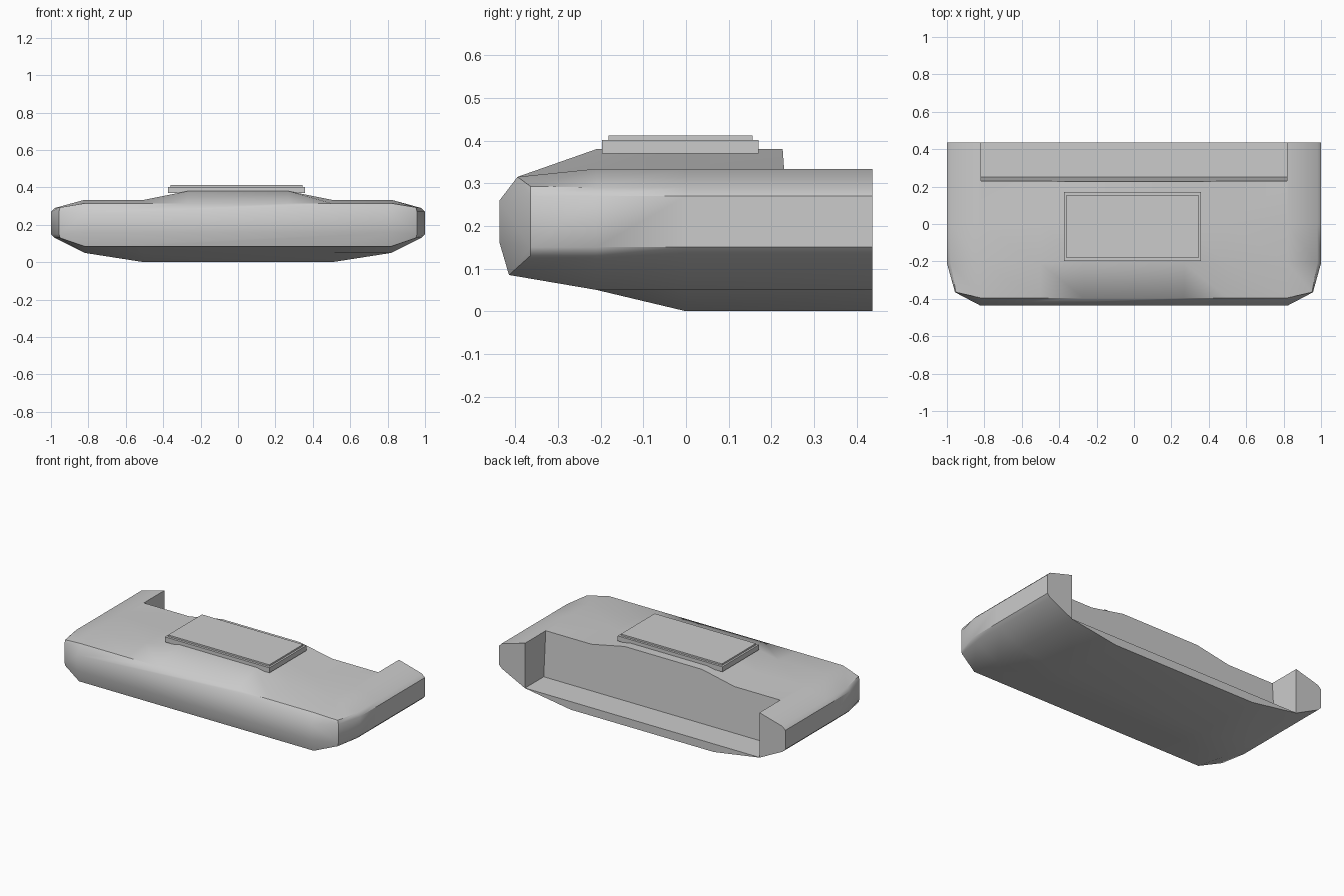
import bpy, bmesh

if "Cube" in bpy.data.objects:
    bpy.data.objects.remove(bpy.data.objects["Cube"])


def make_object(name, bm):
    bmesh.ops.recalc_face_normals(bm, faces=bm.faces)
    mesh = bpy.data.meshes.new(name)
    bm.to_mesh(mesh)
    bm.free()
    ob = bpy.data.objects.new(name, mesh)
    bpy.context.collection.objects.link(ob)
    return ob


def box(name, x0, x1, y0, y1, z0, z1):
    bm = bmesh.new()
    bmesh.ops.create_cube(bm, size=1)
    for v in bm.verts:
        v.co = ((x0 + x1) / 2 + v.co.x * (x1 - x0),
                (y0 + y1) / 2 + v.co.y * (y1 - y0),
                (z0 + z1) / 2 + v.co.z * (z1 - z0))
    return make_object(name, bm)


# Hull: half sections from bottom to top, mirrored and lofted along y
upper = [(.98, .13), (1, .15), (1, .27), (.98, .29), (.82, .334), (.5, .334), (.27, .38)]
main = [(.5, 0), (.82, .05)] + upper
raised = [(.5, .05), (.82, .05)] + upper
front = [(.5, -.415, .085), (.82, -.415, .085), (.952, -.365, .13), (.957, -.365, .15),
         (.957, -.365, .27), (.952, -.365, .293), (.82, -.395, .315),
         (.5, -.395, .315), (.27, -.395, .315)]
sections = [front] + [[(x, y, z) for x, z in prof]
                      for y, prof in ((-.21, raised), (0, main), (.437, main))]

bm = bmesh.new()
rings = []
for half in sections:
    full = half + [(-x, y, z) for x, y, z in reversed(half)]
    rings.append([bm.verts.new(p) for p in full])
n = len(rings[0])
for a, b in zip(rings, rings[1:]):
    for i in range(n):
        j = (i + 1) % n
        bm.faces.new((a[i], a[j], b[j], b[i]))
bm.faces.new(rings[-1])

# Faceted nose
f = rings[0]
low = [bm.verts.new((s * .82, -.437, .16)) for s in (1, -1)]
high = [bm.verts.new((s * .82, -.437, .26)) for s in (1, -1)]
bm.faces.new((low[1], low[0], high[0], high[1]))
bm.faces.new((f[16], f[17], f[0], f[1], low[0], low[1]))
bm.faces.new(f[6:12] + [high[1], high[0]])
for side in (0, 1):
    c = [f[17 - i] if side else f[i] for i in range(9)]
    bm.faces.new((c[1], c[2], c[3], low[side]))
    bm.faces.new((c[3], c[4], high[side], low[side]))
    bm.faces.new((c[4], c[5], c[6], high[side]))
hull = make_object("hull", bm)

# Rear notch cut between the two side blocks
bm = bmesh.new()
notch = [(.218, .5), (.25, .051), (.6, .051), (.6, .5)]
a = [bm.verts.new((-.819, y, z)) for y, z in notch]
b = [bm.verts.new((.819, y, z)) for y, z in notch]
bm.faces.new(a)
bm.faces.new(b)
for i in range(4):
    j = (i + 1) % 4
    bm.faces.new((a[i], a[j], b[j], b[i]))
cutter = make_object("notch_cutter", bm)
cutter.hide_render = True
mod = hull.modifiers.new("notch", 'BOOLEAN')
mod.operation = 'DIFFERENCE'
mod.solver = 'EXACT'
mod.object = cutter
bpy.context.view_layer.objects.active = hull
hull.select_set(True)
bpy.ops.object.modifier_apply(modifier=mod.name)
bpy.data.objects.remove(cutter)
bpy.ops.object.shade_smooth_by_angle(angle=0.6)

# Stepped plate on the raised centre
box("plate_base", -.373, .358, -.197, .17, .37, .402)
box("plate_top", -.361, .346, -.182, .156, .40, .412)
